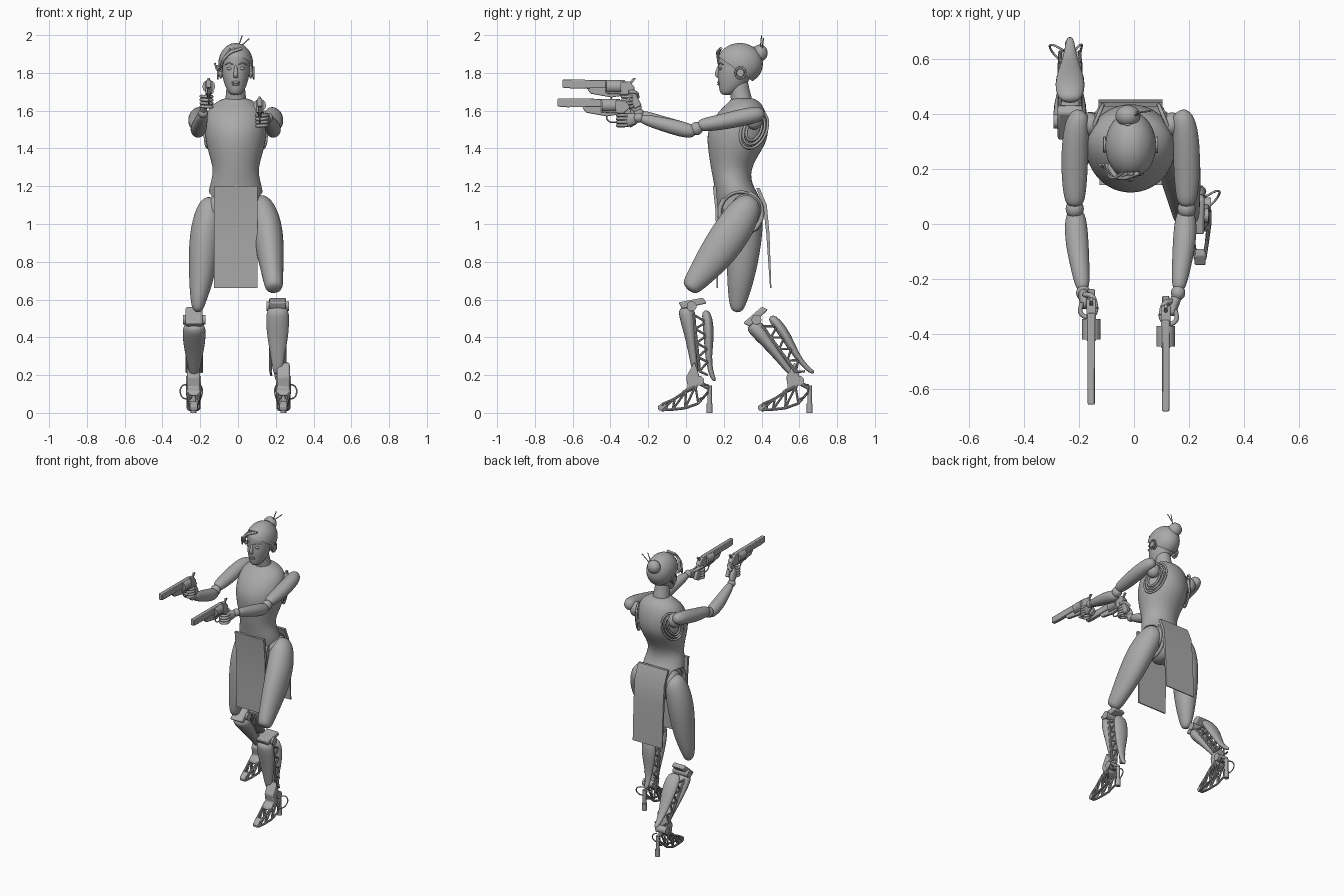
import bpy, bmesh, math
from mathutils import Vector, Matrix

if "Cube" in bpy.data.objects:
    bpy.data.objects.remove(bpy.data.objects["Cube"])

GREY = (0.4, 0.4, 0.4, 1)
mat = bpy.data.materials.new("plain grey")
mat.use_nodes = True
mat.diffuse_color = GREY
mat.node_tree.nodes["Principled BSDF"].inputs["Base Color"].default_value = GREY
I = Matrix.Identity(4)
C = -0.012  # body centre in x


def finish(name, bm, sub=0, bevel=0, M=I, angle=35):
    """Turn a bmesh into a shaded, coloured object."""
    bm.transform(M)
    bmesh.ops.recalc_face_normals(bm, faces=bm.faces)
    me = bpy.data.meshes.new(name)
    bm.to_mesh(me)
    bm.free()
    ob = bpy.data.objects.new(name, me)
    bpy.context.collection.objects.link(ob)
    me.materials.append(mat)
    if bevel:
        mod = ob.modifiers.new("Bevel", 'BEVEL')
        mod.width, mod.segments = bevel, 2
    if sub:
        ob.modifiers.new("Smooth", 'SUBSURF').levels = sub
        ob.modifiers["Smooth"].render_levels = sub
    bpy.ops.object.select_all(action='DESELECT')
    ob.select_set(True)
    bpy.context.view_layer.objects.active = ob
    if sub:
        bpy.ops.object.shade_smooth()
    else:
        bpy.ops.object.shade_smooth_by_angle(angle=math.radians(angle))
    return ob


def loft(name, stations, n=14, flat=False, sub=2, M=I):
    """Skin elliptical rings (x, y, z, rx, ry) along a path."""
    bm, rings = bmesh.new(), []
    pts = [Vector(s[:3]) for s in stations]
    for i, s in enumerate(stations):
        t = Vector((0, 0, 1)) if flat else (pts[min(i + 1, len(pts) - 1)] - pts[max(i - 1, 0)]).normalized()
        side = (Vector((1, 0, 0)) - t * t.x).normalized()
        up = t.cross(side)
        rings.append([bm.verts.new(pts[i] + side * s[3] * math.cos(a) + up * s[-1] * math.sin(a))
                      for a in (math.tau * k / n for k in range(n))])
    for a, b in zip(rings, rings[1:]):
        for k in range(n):
            bm.faces.new((a[k], a[(k + 1) % n], b[(k + 1) % n], b[k]))
    bm.faces.new(rings[0])
    bm.faces.new(rings[-1])
    return finish(name, bm, sub, M=M)


def body_loft(name, rows, **kw):
    """Horizontal rings given as (z, half width, front y, back y)."""
    return loft(name, [(C, (f + b) / 2, z, w, (b - f) / 2) for z, w, f, b in rows], flat=True, **kw)


def prism(name, outline, x, half, M=I, bevel=0.004):
    """Extrude a side (y, z) outline across x."""
    bm = bmesh.new()
    face = bm.faces.new([bm.verts.new((x - half, y, z)) for y, z in outline])
    out = bmesh.ops.extrude_face_region(bm, geom=[face])
    bmesh.ops.translate(bm, vec=(2 * half, 0, 0),
                        verts=[v for v in out["geom"] if isinstance(v, bmesh.types.BMVert)])
    return finish(name, bm, bevel=bevel, M=M)


def ball(name, loc, radii, M=I):
    bm = bmesh.new()
    bmesh.ops.create_uvsphere(bm, u_segments=24, v_segments=16, radius=1)
    return finish(name, bm, M=M @ Matrix.Translation(loc) @ Matrix.Diagonal((*radii, 1)))


def drum(name, a, b, r, n=16, M=I):
    """Cylinder between two points."""
    a, b = Vector(a), Vector(b)
    bm = bmesh.new()
    bmesh.ops.create_cone(bm, cap_ends=True, segments=n, radius1=r, radius2=r, depth=(b - a).length)
    R = (b - a).to_track_quat('Z', 'Y').to_matrix().to_4x4()
    return finish(name, bm, M=M @ Matrix.Translation((a + b) / 2) @ R)


def wire(name, pts, r, closed=False, M=I):
    cu = bpy.data.curves.new(name, 'CURVE')
    cu.dimensions, cu.bevel_depth, cu.bevel_resolution, cu.resolution_u = '3D', r, 2, 6
    sp = cu.splines.new('BEZIER')
    sp.bezier_points.add(len(pts) - 1)
    for p, co in zip(sp.bezier_points, pts):
        p.co = M @ Vector(co)
        p.handle_left_type = p.handle_right_type = 'AUTO'
    sp.use_cyclic_u, cu.use_fill_caps = closed, True
    cu.materials.append(mat)
    ob = bpy.data.objects.new(name, cu)
    bpy.context.collection.objects.link(ob)


def ring(name, loc, ry, rz, r, tilt=0, yaw=0):
    """Elliptical ring facing sideways."""
    M = Matrix.Translation(loc) @ Matrix.Rotation(yaw, 4, 'Z') @ Matrix.Rotation(tilt, 4, 'X')
    angles = [math.tau * k / 12 for k in range(12)]
    wire(name, [(0, ry * math.cos(a), rz * math.sin(a)) for a in angles], r, True, M)


# Torso with round hip sockets cut from its sides
torso = body_loft("torso", [
    (0.95, .04, .22, .38), (1.0, .08, .18, .41), (1.08, .135, .16, .415), (1.15, .15, .155, .39),
    (1.21, .137, .148, .35), (1.28, .118, .133, .342), (1.35, .137, .122, .375), (1.43, .16, .11, .428),
    (1.5, .166, .113, .44), (1.57, .162, .15, .432), (1.62, .14, .195, .412), (1.648, .1, .23, .39),
    (1.67, .055, .24, .355)], n=20)
bpy.context.view_layer.objects.active = torso
for s in (1, -1):
    cutter = drum("hip_cutter", (C + s * .085, .29, 1.06), (C + s * .3, .29, 1.06), .115, 32)
    mod = torso.modifiers.new("Socket", 'BOOLEAN')
    mod.object, mod.operation, mod.solver = cutter, 'DIFFERENCE', 'EXACT'
    bpy.context.view_layer.objects.active = torso
    if s == 1:
        bpy.ops.object.modifier_apply(modifier="Smooth")
    bpy.ops.object.modifier_apply(modifier="Socket")
    bpy.data.objects.remove(cutter)
bpy.ops.object.select_all(action='DESELECT')
torso.select_set(True)
bpy.ops.object.shade_smooth_by_angle(angle=math.radians(40))
loft("neck", [(C, .3, 1.62, .062, .06), (C, .292, 1.67, .056, .056), (C, .28, 1.72, .05, .053),
              (C, .275, 1.77, .05, .055)])

# Hanging cloth panels
prism("front_panel", [(.142, 1.2), (.155, 1.08), (.162, .9), (.162, .66), (.17, .66), (.172, .9),
                      (.17, 1.08), (.16, 1.2)], C, .114, bevel=0)
prism("back_panel", [(.372, 1.19), (.408, 1.1), (.425, .95), (.445, .66), (.452, .66), (.442, .95),
                     (.428, 1.1), (.39, 1.19)], C, .116, bevel=0)

# Head and face
body_loft("head", [
    (1.682, .024, .19, .24), (1.7, .044, .176, .28), (1.74, .062, .17, .325), (1.785, .074, .164, .35),
    (1.83, .08, .17, .37), (1.88, .078, .168, .375), (1.925, .06, .185, .36), (1.942, .02, .24, .31)])
loft("nose", [(C, .178, 1.845, .007, .006), (C, .168, 1.815, .009, .011), (C, .161, 1.787, .014, .012),
              (C, .172, 1.772, .012, .006)], flat=True)
for z in (1.75, 1.74):
    ball("lip", (C, .176, z), (.022, .011, .007))
for s in (1, -1):
    ball("eye", (C + s * .032, .183, 1.823), (.017, .008, .008))
    wire("brow", [(C + s * .014, .174, 1.843), (C + s * .034, .18, 1.852), (C + s * .055, .196, 1.845)], .003)
    ball("ear", (C + s * .079, .288, 1.805), (.012, .022, .035))
    drum("earpiece", (C + s * .07, .288, 1.8), (C + s * .1, .288, 1.8), .02)
    ring("earpiece_ring", (C + s * .095, .288, 1.8), .026, .03, .005)

# Swept-back hair, trimmed along the hairline
bm = bmesh.new()
bmesh.ops.create_uvsphere(bm, u_segments=32, v_segments=24, radius=1)
bm.transform(Matrix.Translation((C, .285, 1.848)) @ Matrix.Diagonal((.092, .122, .11, 1)))
bmesh.ops.bisect_plane(bm, geom=bm.verts[:] + bm.edges[:] + bm.faces[:], plane_co=(C, .27, 1.815),
                       plane_no=(0, -.58, -.8), clear_outer=True)
finish("hair", bm, angle=60)
ball("hair_bun", (C - .01, .392, 1.905), (.045, .04, .045))
ring("bun_wrap", (C - .01, .362, 1.895), .012, .038, .007, yaw=math.pi / 2)
wire("hairpin", [(-.01, .39, 1.9), (.022, .4, 1.998)], .003)
wire("hairpin", [(-.03, .4, 1.9), (.06, .41, 1.982)], .003)
for k in range(4):
    wire("fringe", [(.02 - .02 * k, .185, 1.93), (-.05 - .01 * k, .168, 1.9 - .01 * k),
                    (-.085 - .007 * k, .2, 1.85 - .012 * k), (-.09 - .011 * k, .215, 1.81 + .014 * k)], .008 - .001 * k)


def revolver(x, y, z):
    """Long pistol; origin at the rear of the barrel axis."""
    M = Matrix.Translation((x, y, z))
    prism("pistol_barrel", [(-.28, -.018), (-.28, .024), (-.2, .024), (.05, .022), (.06, -.02), (-.23, -.022)], 0, .013, M)
    prism("pistol_underlug", [(-.15, -.022), (.05, -.022), (.05, -.06), (-.02, -.07), (-.13, -.05)], 0, .01, M)
    prism("pistol_frame", [(-.05, .018), (.08, .014), (.105, -.02), (.07, -.055), (-.05, -.05)], 0, .017, M)
    drum("pistol_cylinder", (0, -.045, -.012), (0, .03, -.012), .034, 12, M)
    prism("pistol_grip", [(.04, -.03), (.095, -.01), (.115, -.06), (.14, -.11), (.105, -.13), (.075, -.08)], 0, .013, M)
    prism("pistol_hammer", [(.07, .0), (.085, .0), (.11, .03), (.095, .034)], 0, .006, M, .001)
    wire("trigger_guard", [(0, -.02, -.055), (0, -.015, -.09), (0, .03, -.1), (0, .07, -.07)], .004, M=M)


# Arms, hands and pistols
for s, lift, gun in ((1, 0, (.115, -.4, 1.64)), (-1, .04, (-.155, -.375, 1.74))):
    side = "left" if s > 0 else "right"
    def P(x, *rest):
        return (s * x + C, *rest)
    loft(side + "_upper_arm", [P(.175, .412, 1.585, .022), P(.192, .385, 1.582, .044), P(.202, .3, 1.565, .05, .047),
                               P(.204, .2, 1.542, .05, .044), P(.204, .11, 1.527, .043, .038), P(.202, .06, 1.52, .03)])
    ball(side + "_elbow", P(.203, .055, 1.505), (.033, .035, .035))
    ball(side + "_shoulder_joint", P(.15, .36, 1.55), (.045, .045, .05))
    loft(side + "_forearm", [P(.2, .055, 1.488, .026), P(.2, .015, 1.492, .042), P(.195, -.07, 1.515, .044, .042),
                             P(.182, -.17, 1.54 + lift * .3, .034), P(.172, -.25, 1.562 + lift * .6, .024)])
    hand = Vector((gun[0] + s * .025, gun[1] + .1, gun[2] - .09))
    wrist = Vector(P(.172, -.25, 1.562 + lift * .6))
    ball(side + "_wrist", wrist, (.026, .028, .026))
    loft(side + "_palm", [(*wrist, .02, .02), (*wrist.lerp(hand, .5), .02, .032),
                          (*(hand + Vector((0, -.01, 0))), .018, .038), (*(hand + Vector((0, -.035, 0))), .012, .034)])
    for k in range(4):
        h = Matrix.Translation(hand + Vector((0, -.01, .026 - .018 * k)))
        wire(side + "_finger", [(s * .01, 0, 0), (s * .012, -.04, 0), (-s * .02, -.052, -.002), (-s * .042, -.025, -.002),
                                (-s * .03, .005, 0)], .0085, M=h)
    wire(side + "_thumb", [hand + Vector(p) for p in ((0, .02, .02), (-s * .03, .01, .045), (-s * .042, -.03, .05))], .01)
    revolver(*gun)
    # shoulder socket rings and hip rim
    for k in range(3):
        ring(side + "_shoulder_ring", P(.132 + .006 * k, .36, 1.5), .07 - .016 * k, .105 - .022 * k, .007,
             -.5, s * .4)
    ring(side + "_hip_rim", P(.098, .29, 1.06), .112, .112, .012)
    ball(side + "_hip_joint", P(.1, .32, 1.08), (.05, .08, .08))

# Thighs
loft("left_thigh", [(.095, .36, 1.13, .04), (.115, .33, 1.1, .075, .08), (.15, .27, 1.0, .085, .103),
                    (.168, .19, .88, .078, .102), (.178, .115, .78, .064, .084), (.188, .045, .69, .052, .06),
                    (.192, .01, .65, .045, .045)], n=16)
loft("right_thigh", [(-.12, .34, 1.13, .04), (-.14, .33, 1.1, .075, .08), (-.172, .315, .97, .085, .095),
                     (-.184, .3, .82, .08, .088), (-.196, .287, .69, .064, .07), (-.21, .275, .6, .044, .052),
                     (-.214, .268, .53, .026, .03)], n=16)

# Mechanical lower legs: one shin and foot design, posed twice
for s, side, shin_x, foot_x, bend, shift in ((1, "left", .21, .24, 0, 0), (-1, "right", -.232, -.235, math.radians(30), .53)):
    pivot = Vector((0, .07, .18))
    S = Matrix.Translation(pivot + Vector((shin_x, shift, 0))) @ Matrix.Rotation(bend, 4, 'X') @ Matrix.Translation(-pivot)
    F = Matrix.Translation((foot_x, shift, 0))
    prism(side + "_knee_block", [(-.04, .585), (.09, .61), (.11, .58), (-.02, .55)], 0, .045, S, .008)
    drum(side + "_knee_pin", (-.06, .03, .565), (.06, .03, .565), .026, 20, S)
    loft(side + "_shin_shell", [(0, -.005, .565, .05, .035), (0, .005, .53, .066, .05), (0, .022, .43, .064, .036),
                                (0, .035, .33, .045, .026), (0, .045, .24, .03, .018), (0, .055, .2, .022, .015)], n=10, sub=1, M=S)
    loft(side + "_calf_shell", [(0, .1, .545, .035, .02), (0, .115, .5, .058, .03), (0, .122, .4, .056, .03),
                                (0, .118, .3, .034, .018), (0, .13, .21, .02, .014), (0, .155, .165, .013, .013)], n=10, sub=1, M=S)
    for e in (-1, 1):
        # shin lattice
        front = [(e * .038, .04 + .008 * k, .52 - .075 * k) for k in range(5)]
        back = [(e * .034, .108 + .002 * k, .48 - .07 * k) for k in range(5)]
        for k in range(5):
            drum(side + "_shin_strut", front[k], back[k], .006, 8, S)
            if k < 4:
                drum(side + "_shin_strut", back[k], front[k + 1], .006, 8, S)
                drum(side + "_shin_rail", front[k], front[k + 1], .008, 8, S)
        # foot lattice
        top = [(e * .016, -.125, .045), (e * .026, -.06, .075), (e * .034, .0, .115), (e * .034, .05, .14)]
        low = [(e * .014, -.13, .015), (e * .024, -.07, .018), (e * .03, -.005, .025), (e * .03, .065, .05)]
        for k in range(4):
            drum(side + "_foot_strut", top[k], low[k], .006, 8, F)
            if k < 3:
                drum(side + "_foot_strut", low[k], top[k + 1], .006, 8, F)
                drum(side + "_foot_rail", low[k], low[k + 1], .007, 8, F)
                drum(side + "_foot_rail", top[k], top[k + 1], .007, 8, F)
        drum(side + "_heel_strut", low[3], (0, .125, .12), .007, 8, F)
        # cable loops at the heel
        x = e * (.062 if e == s else .04)
        wire(side + "_cable", [(e * .02, .1, .15), (x, .12, .14), (x * 1.05, .1, .09), (e * .03, .06, .07)], .004, M=F)
    drum(side + "_ankle", (-.04, .07, .17), (.04, .07, .17), .026, 20, F)
    prism(side + "_instep_plate", [(.0, .19), (.045, .27), (.07, .2), (.06, .13), (-.03, .09), (-.02, .115), (.01, .135)], 0, .034, F, .008)
    prism(side + "_toe_cap", [(-.15, .035), (-.145, .012), (-.1, .012), (-.09, .06), (-.115, .06)], 0, .02, F, .005)
    drum(side + "_heel_link", (0, .07, .16), (0, .125, .13), .012, 10, F)
    drum(side + "_heel_post", (0, .125, .0), (0, .125, .145), .012, 12, F)
    drum(side + "_heel_tip", (0, .125, .0), (0, .125, .05), .016, 12, F)
